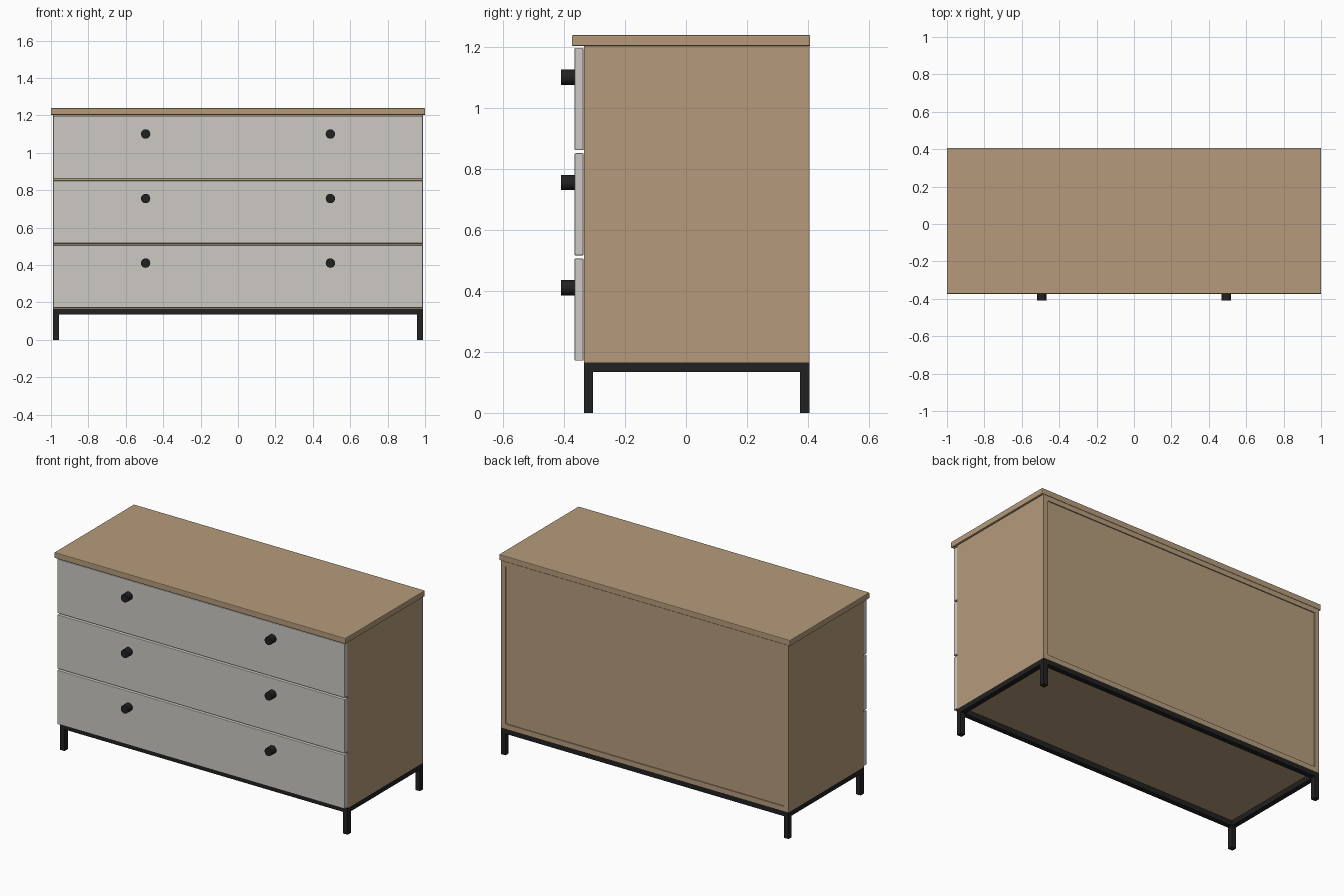
import bpy
import math

if "Cube" in bpy.data.objects:
    bpy.data.objects.remove(bpy.data.objects["Cube"])


def material(name, rgb):
    m = bpy.data.materials.new(name)
    m.diffuse_color = (*rgb, 1)
    m.use_nodes = True
    m.node_tree.nodes["Principled BSDF"].inputs["Base Color"].default_value = m.diffuse_color
    return m


OAK = material("oak", (0.46, 0.33, 0.20))
GREY = material("pale_grey", (0.61, 0.59, 0.55))
BLACK = material("black_metal", (0.015, 0.015, 0.015))


def box(name, x, y, z, mat, bevel=0):
    """Box from (min, max) ranges, with an optional softened edge."""
    bpy.ops.mesh.primitive_cube_add(size=1, location=[(a + b) / 2 for a, b in (x, y, z)])
    o = bpy.context.object
    o.name = name
    o.scale = [b - a for a, b in (x, y, z)]
    bpy.ops.object.transform_apply(location=False, rotation=False, scale=True)
    o.data.materials.append(mat)
    if bevel:
        b = o.modifiers.new("soft_edge", 'BEVEL')
        b.width = bevel
        b.segments = 2
    return o


W = 0.988                 # half width of the body
F, B = -0.335, 0.405      # front and back of the body
Z0, Z1 = 0.165, 1.202     # bottom and top of the body
T = 0.03                  # board thickness
BAR = 0.031               # metal bar thickness

# Top board
box("top_board", (-1, 1), (-0.374, 0.407), (Z1, 1.238), OAK, 0.004)

# Carcass boards, with the back panel slightly recessed
inner = (-W + T, W - T)
for s, side in ((-1, "left"), (1, "right")):
    box(side + "_side", sorted((s * W, s * (W - T))), (F, B), (Z0, Z1), OAK)
box("carcass_top", inner, (F, B), (Z1 - T, Z1), OAK)
box("carcass_bottom", inner, (F, B), (Z0, Z0 + T), OAK)
box("back_panel", inner, (B - 0.02, B - 0.006), (Z0 + T, Z1 - T), OAK)

# Drawer fronts, rails behind the gaps, and knobs
for i in range(3):
    z = 0.171 + i * 0.345
    box(f"drawer_front_{i + 1}", (-W, W), (-0.365, F - 0.001), (z, z + 0.335), GREY, 0.003)
    if i:
        box(f"drawer_rail_{i}", inner, (F, B - 0.02), (z - 0.02, z + 0.01), OAK)
    for s, side in ((-1, "left"), (1, "right")):
        bpy.ops.mesh.primitive_cylinder_add(
            vertices=32, radius=0.025, depth=0.046,
            location=(s * 0.494, -0.386, z + 0.239), rotation=(math.pi / 2, 0, 0))
        knob = bpy.context.object
        knob.name = f"knob_{side}_{i + 1}"
        knob.data.materials.append(BLACK)
        bpy.ops.object.shade_smooth_by_angle()

# Metal base: rails around the edge and four legs
zb = Z0 - BAR
for name, y in (("front", F), ("back", B - BAR)):
    box(name + "_base_rail", (-W, W), (y, y + BAR), (zb, Z0), BLACK)
    for s, side in ((-1, "left"), (1, "right")):
        box(f"{name}_{side}_leg", sorted((s * W, s * (W - BAR))), (y, y + BAR), (0, zb), BLACK)
for s, side in ((-1, "left"), (1, "right")):
    box(side + "_base_rail", sorted((s * W, s * (W - BAR))), (F + BAR, B - BAR), (zb, Z0), BLACK)
